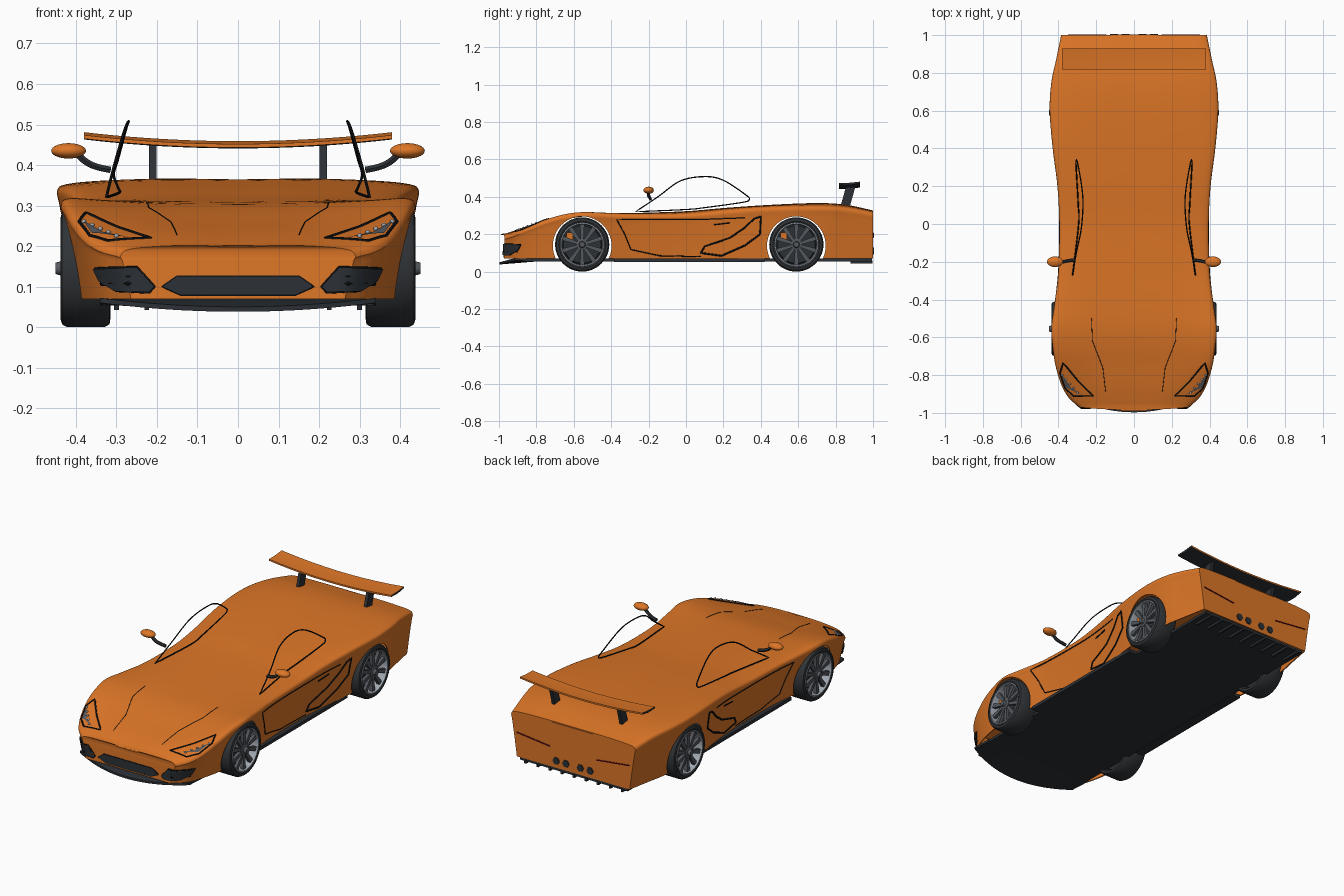
import bpy, bmesh, math
from mathutils import Vector, Matrix
from mathutils.bvhtree import BVHTree

if "Cube" in bpy.data.objects:
    bpy.data.objects.remove(bpy.data.objects["Cube"])

def material(name, *rgb):
    m = bpy.data.materials.new(name)
    m.use_nodes = True
    m.diffuse_color = (*rgb, 1)
    m.node_tree.nodes["Principled BSDF"].inputs["Base Color"].default_value = (*rgb, 1)
    return m

ORANGE = material("orange paint", .72, .18, .02)
CARBON = material("dark carbon", .025, .03, .036)
BLACK = material("black trim", .006, .007, .008)
RUBBER = material("tyre rubber", .03, .034, .038)
ALLOY = material("grey alloy", .09, .1, .115)
SILVER = material("silver", .36, .4, .45)
RED = material("dark red lamp", .12, .004, .01)

def link(name, data):
    ob = bpy.data.objects.new(name, data)
    bpy.context.collection.objects.link(ob)
    return ob

def make(name, bm, *mats):
    me = bpy.data.meshes.new(name)
    bm.to_mesh(me)
    bm.free()
    for m in mats:
        me.materials.append(m)
    return link(name, me)

def bake(ob):
    deps = bpy.context.evaluated_depsgraph_get()
    me, name = bpy.data.meshes.new_from_object(ob.evaluated_get(deps)), ob.name
    bpy.data.objects.remove(ob)
    return link(name, me)

def box(name, lo, hi, mat, shear=0):
    bm, lo, hi = bmesh.new(), Vector(lo), Vector(hi)
    for v in bmesh.ops.create_cube(bm, size=1)["verts"]:
        lean = Vector((0, shear if v.co.z > 0 else 0, 0))
        v.co = (lo + hi) / 2 + Matrix.Diagonal(hi - lo) @ v.co + lean
    make(name, bm, mat)

def smooth(rows, n):
    """Catmull-Rom curve through rows of any dimension."""
    p = [Vector(r) for r in rows]
    p = [p[0] * 2 - p[1]] + p + [p[-1] * 2 - p[-2]]
    out = []
    for a, b, c, d in zip(p, p[1:], p[2:], p[3:]):
        for t in [k / n for k in range(n)]:
            out.append((b * 2 + (c - a) * t + (a * 2 - b * 5 + c * 4 - d) * t * t
                        + (b * 3 - a - c * 3 + d) * t ** 3) / 2)
    return out + [p[-2]]

def tube(name, pts, mat, radius, closed=False):
    cu = bpy.data.curves.new(name, "CURVE")
    cu.dimensions, cu.use_fill_caps = "3D", True
    cu.bevel_depth, cu.bevel_resolution = radius, 1
    sp = cu.splines.new("POLY")
    sp.points.add(len(pts) - 1)
    for q, co in zip(sp.points, pts):
        q.co = (*co, 1)
    sp.use_cyclic_u = closed
    cu.materials.append(mat)
    bake(link(name, cu))

def lathe(name, profile, mat, centre, side, steps=48):
    """Spin (radius, x) points about the x axis."""
    bm = bmesh.new()
    vs = [bm.verts.new((x * side, 0, r)) for r, x in profile]
    es = [bm.edges.new(e) for e in zip(vs, vs[1:])]
    bmesh.ops.spin(bm, geom=vs + es, cent=(0, 0, 0), axis=(1, 0, 0), angle=math.tau, steps=steps)
    bmesh.ops.remove_doubles(bm, verts=bm.verts, dist=1e-5)
    bmesh.ops.translate(bm, verts=bm.verts, vec=centre)
    bmesh.ops.recalc_face_normals(bm, faces=bm.faces)
    return make(name, bm, mat)

def loft(sections):
    """Closed solid through equal closed sections."""
    bm = bmesh.new()
    rows = [[bm.verts.new(co) for co in s] for s in sections]
    for a, b in zip(rows, rows[1:]):
        for i in range(len(a)):
            bm.faces.new((a[i - 1], a[i], b[i], b[i - 1]))
    bm.faces.new(rows[0])
    bm.faces.new(rows[-1])
    bmesh.ops.recalc_face_normals(bm, faces=bm.faces)
    bm.normal_update()
    return bm

# Body shell: stations of y, half width, shoulder height, centre height
stations = [(-.97, .29, .188, .2), (-.92, .345, .205, .216), (-.85, .385, .235, .236),
            (-.75, .415, .276, .26), (-.65, .43, .304, .284), (-.55, .437, .316, .3),
            (-.42, .42, .311, .307), (-.25, .4, .306, .312), (0, .395, .31, .321),
            (.2, .405, .328, .338), (.4, .43, .344, .352), (.6, .446, .35, .362),
            (.75, .437, .35, .364), (.87, .412, .341, .353), (1, .385, .316, .325)]
FLOOR, bm, rings = .07, bmesh.new(), []
for y, w, zs, zc in smooth(stations, 5):
    h = zs - FLOOR
    half = smooth([(w * .91, FLOOR), (w * .95, FLOOR + h * .45), (w * .985, FLOOR + h * .8),
                   (w, zs - .014), (w * .95, zs + .002), (w * .75, (zs + zc) / 2 + .004),
                   (w * .4, zc + .002), (0, zc)], 4)
    ring = [(x, z) for x, z in half] + [(-x, z) for x, z in half[-2::-1]]
    nose = .015 if y < -.969 else 0
    rings.append([bm.verts.new((x, y - nose * (1 - (x / w) ** 2), z)) for x, z in ring])
for a, b in zip(rings, rings[1:]):
    for i in range(len(a) - 1):
        bm.faces.new((a[i], a[i + 1], b[i + 1], b[i]))
for ring in (rings[0], rings[-1]):
    for i in range(len(ring) // 2):
        bm.faces.new(list(dict.fromkeys((ring[i], ring[i + 1], ring[-i - 2], ring[-i - 1]))))
bmesh.ops.recalc_face_normals(bm, faces=bm.faces)
bm.normal_update()
if max(bm.faces, key=lambda f: abs(f.normal.z)).normal.z < 0:
    bmesh.ops.reverse_faces(bm, faces=bm.faces)
surface = BVHTree.FromBMesh(bm)
body = make("body", bm, ORANGE)
shell = body.modifiers.new("shell", "SOLIDIFY")
shell.thickness, shell.offset = .006, -1

# Wheel arches, cut through the shell only
AXLES, RADIUS, cutters = {"front": -.555, "rear": .59}, .145, []
for y, s in [(y, s) for y in AXLES.values() for s in (1, -1)]:
    cut = lathe("arch_cutter", [(0, .27), (.157, .27), (.157, .6), (0, .6)], ORANGE, (0, y, .138), s)
    cut.hide_render = True
    mod = body.modifiers.new("arch", "BOOLEAN")
    mod.object, mod.operation, mod.solver = cut, "DIFFERENCE", "EXACT"
    cutters.append(cut)
bake(body)
for cut in cutters:
    bpy.data.objects.remove(cut)

def project(u, v, view, s, lift):
    """Drop a 2D point onto the body along a view direction."""
    o, d = {"front": ((u * s, -3, v), (0, 1, 0)), "back": ((u * s, 3, v), (0, -1, 0)),
            "top": ((u * s, v, 3), (0, 0, -1)), "side": ((3 * s, u, v), (-s, 0, 0))}[view]
    hit, n = surface.ray_cast(Vector(o), Vector(d))[:2]
    if hit is None:
        hit, n = surface.find_nearest(Vector(o) + Vector(d) * 2.1)[:2]
    return hit + n * lift

def seam(name, pts, view, s, radius=.003, closed=False, mat=BLACK):
    pts = pts + pts[:1] if closed else pts
    dense = [Vector(a).lerp(Vector(b), k / 8) for a, b in zip(pts, pts[1:]) for k in range(8)]
    dense += [] if closed else [Vector(pts[-1])]
    tube(name, [project(u, v, view, s, 0) for u, v in dense], mat, radius, closed)

def plate(name, pts, view, s, mat, lift):
    bm = bmesh.new()
    bm.faces.new([bm.verts.new((u, v, 0)) for u, v in pts])
    for axis in (Vector((1, 0, 0)), Vector((0, 1, 0))):
        for k in range(-50, 51):
            bmesh.ops.bisect_plane(bm, geom=bm.verts[:] + bm.edges[:] + bm.faces[:],
                                   plane_co=axis * k * .02, plane_no=axis)
    for v in bm.verts:
        v.co = project(v.co.x, v.co.y, view, s, lift)
    bm.normal_update()
    for f in bm.faces:
        if f.normal.dot(surface.find_nearest(f.calc_center_median())[1]) < 0:
            f.normal_flip()
    make(name, bm, mat)

# Front grille with a rim
grille = [(-.185, .1), (-.15, .124), (.15, .124), (.185, .1), (.14, .08), (-.14, .08)]
plate("front_grille", grille, "front", 1, CARBON, .005)
seam("grille_rim", grille, "front", 1, .004, True)
for s, side in ((1, "left_"), (-1, "right_")):
    # Front intakes and headlights
    intake = [(.352, .145), (.25, .147), (.207, .1), (.22, .086), (.3, .09), (.338, .115)]
    plate(side + "front_intake", intake, "front", s, CARBON, .008)
    seam(side + "intake_rim", intake, "front", s, .004, True)
    for z in (.108, .126):
        seam(side + "intake_slat", [(.23, z), (.335, z)], "front", s, .008)
    lens = [(.375, -.735), (.3, -.825), (.215, -.91), (.32, -.912), (.365, -.87), (.392, -.79)]
    seam(side + "headlight_rim", lens, "top", s, .004, True)
    strip = [(.385, -.79), (.36, -.865), (.27, -.905), (.335, -.865)]
    plate(side + "headlight_strip", strip, "top", s, ALLOY, .003)
    for k in range(5):
        bm, spot = bmesh.new(), project(.38 - .02 * k, -.8 - .023 * k, "top", s, .002)
        bmesh.ops.create_icosphere(bm, subdivisions=2, radius=.006, matrix=Matrix.Translation(spot))
        make(side + "headlight_lamp", bm, SILVER)
    # Bonnet crease, door seam, handle, side intake outline and tail light
    seam(side + "bonnet_crease", [(.225, -.5), (.22, -.62), (.165, -.76), (.15, -.89)], "top", s, .0015)
    seam(side + "door_seam", [(.315, .287), (.075, .278), (-.37, .278), (-.326, .198), (-.294, .118),
                              (-.14, .085), (.08, .08)], "side", s)
    seam(side + "door_handle", [(.15, .25), (.235, .26)], "side", s, .004)
    seam(side + "side_intake_rim", [(.365, .283), (.4, .294), (.395, .2), (.315, .14), (.19, .085), (.08, .1),
                                    (.1, .134), (.235, .18), (.315, .235)], "side", s, .005, True)
    seam(side + "tail_light", [(.145, .182), (.35, .205)], "back", s, .004, mat=RED)
    # Window frame hoop and door mirror
    hoop = smooth([(.325, -.27, .32), (.305, -.15, .4), (.28, -.03, .485), (.27, .1, .508), (.277, .2, .488),
                   (.298, .32, .41), (.306, .338, .385), (.306, .3, .37), (.295, .1, .342),
                   (.293, 0, .332), (.325, -.27, .32)], 6)[:-1]
    tube(side + "window_frame", [(x * s, y, z) for x, y, z in hoop], BLACK, .0035, True)
    arm = smooth([(.315, -.19, .388), (.35, -.195, .396), (.375, -.2, .408), (.4, -.2, .43)], 4)
    tube(side + "mirror_arm", [(x * s, y, z) for x, y, z in arm], CARBON, .009)
    bm, place = bmesh.new(), Matrix.Translation((.418 * s, -.2, .435))
    bmesh.ops.create_uvsphere(bm, u_segments=24, v_segments=14, radius=1,
                              matrix=place @ Matrix.Diagonal((.043, .028, .019, 1)))
    make(side + "mirror", bm, ORANGE)
    # Exhausts, side skirt and wing strut
    for x in (.045 * s, .105 * s):
        tube(side + "exhaust", [(x, .975, .11), (x, 1.005, .11)], CARBON, .021)
    box(side + "skirt", (.3575 * s - .0275, -.385, .052), (.3575 * s + .0275, .42, .07), CARBON)
    box(side + "wing_strut", (.21 * s - .009, .825, .345), (.21 * s + .009, .875, .452), CARBON, .03)
    # Wheels
    for end, y in AXLES.items():
        c, name = (0, y, RADIUS), side + end
        lathe(name + "_tyre", [(.113, .33), (.125, .315), (.138, .317), (RADIUS, .33), (RADIUS, .422),
                               (.138, .434), (.125, .438), (.115, .432), (.113, .33)], RUBBER, c, s)
        lathe(name + "_rim", [(.114, .432), (.117, .437), (.111, .438), (.107, .425), (.107, .34)], SILVER, c, s)
        lathe(name + "_brake_disc", [(0, .36), (.108, .36), (.1, .385), (0, .385)], CARBON, c, s)
        lathe(name + "_hub", [(0, .45), (.014, .45), (.018, .436), (.03, .432), (.03, .39)], ALLOY, c, s)
        bm = bmesh.new()
        for k in range(10):
            turn = Matrix.Translation(c) @ Matrix.Rotation(k * math.tau / 10, 4, "X")
            for v in bmesh.ops.create_cube(bm, size=1)["verts"]:
                wide = .024 if v.co.z > 0 else .015
                v.co = turn @ Vector((s * .42 + v.co.x * .018, v.co.y * wide, .068 + v.co.z * .088))
        make(name + "_spokes", bm, ALLOY)
        box(name + "_caliper", (.395 * s - .008, y - .085, .165), (.395 * s + .008, y - .05, .21), ORANGE)

# Floor, diffuser fins and splitter
box("floor", (-.335, -.86, .054), (.335, .995, .069), CARBON)
for x in [k * .075 for k in range(-4, 5)]:
    box("diffuser_fin", (x - .006, .88, .042), (x + .006, .998, .06), CARBON)
bm = loft([[(x, .7 * x * x - .997, .19 * x * x + .038), (x, .7 * x * x - .997, .19 * x * x + .05),
            (x, -.9, .069), (x, -.8, .069), (x, -.8, .054)] for x in [k * .034 for k in range(-10, 11)]])
make("front_splitter", bm, CARBON)

# Rear wing: painted on top and edges, carbon below and at the tips
chord = [(.818, .443), (.818, .452), (.875, .453), (.93, .459), (.93, .45), (.875, .441)]
bm = loft([[(k * .038, y, z + .00022 * k * k) for y, z in chord] for k in range(-10, 11)])
for f in bm.faces:
    f.material_index = int(f.normal.z < -.5 or abs(f.normal.x) > .7)
make("rear_wing", bm, ORANGE, CARBON)

# Smooth shading with crisp edges
for ob in bpy.context.collection.objects:
    if ob.type == "MESH":
        ob.select_set(True)
        bpy.context.view_layer.objects.active = ob
bpy.ops.object.shade_smooth_by_angle(angle=math.radians(35))
